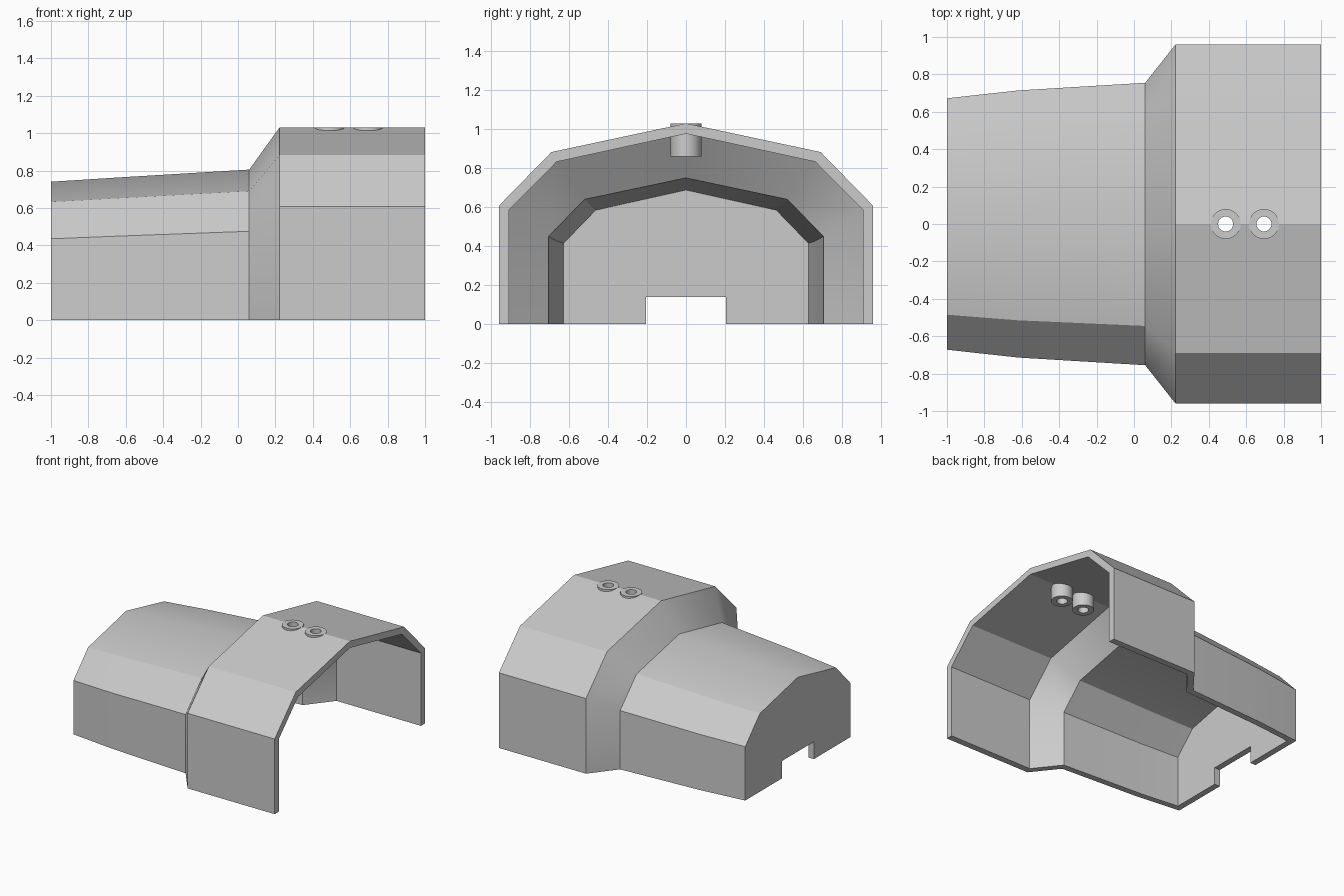
import bpy, bmesh, math

cube = bpy.data.objects.get("Cube")
if cube:
    bpy.data.objects.remove(cube, do_unlink=True)

grey = bpy.data.materials.new("plain_grey")
grey.use_nodes = True
colour = (0.6, 0.6, 0.6, 1)
grey.diffuse_color = colour
grey.node_tree.nodes["Principled BSDF"].inputs["Base Color"].default_value = colour


def add_object(name, bm):
    bmesh.ops.recalc_face_normals(bm, faces=bm.faces)
    mesh = bpy.data.meshes.new(name)
    bm.to_mesh(mesh)
    bm.free()
    mesh.materials.append(grey)
    obj = bpy.data.objects.new(name, mesh)
    bpy.context.collection.objects.link(obj)
    return obj


def smooth(obj):
    bpy.ops.object.select_all(action='DESELECT')
    obj.select_set(True)
    bpy.context.view_layer.objects.active = obj
    bpy.ops.object.shade_smooth_by_angle(angle=math.radians(30))


def arch(bm, x, side, side_z, shoulder, shoulder_z, top):
    """One faceted arch section, from the -y foot over the ridge to the +y foot."""
    half = [(side, 0), (side, side_z), (shoulder, shoulder_z)]
    points = [(-y, z) for y, z in half] + [(0, top)] + half[::-1]
    return [bm.verts.new((x, y, z)) for y, z in points]


def skin(bm, rings):
    for a, b in zip(rings, rings[1:]):
        for i in range(len(a) - 1):
            bm.faces.new((a[i], a[i + 1], b[i + 1], b[i]))


def end_cap(bm, ring, x):
    """End wall with the cable notch at its foot."""
    notch = [bm.verts.new((x, y, z)) for y, z in
             ((0.205, 0), (0.205, 0.14), (-0.205, 0.14), (-0.205, 0))]
    bm.faces.new(ring + notch)
    return notch


# Shell: outer and inner skins, narrow closed end to wide open end
bm = bmesh.new()
outer = [arch(bm, *s) for s in (
    (-1.0, 0.672, 0.435, 0.485, 0.632, 0.74),
    (-0.62, 0.714, 0.45, 0.515, 0.653, 0.764),
    (0.06, 0.755, 0.475, 0.545, 0.69, 0.805),
    (0.222, 0.96, 0.607, 0.69, 0.883, 1.03),
    (1.0, 0.96, 0.607, 0.69, 0.883, 1.03))]
inner = [arch(bm, *s) for s in (
    (-0.95, 0.628, 0.415, 0.463, 0.585, 0.688),
    (-0.62, 0.663, 0.427, 0.485, 0.603, 0.709),
    (0.085, 0.705, 0.45, 0.52, 0.64, 0.75),
    (0.245, 0.907, 0.587, 0.663, 0.833, 0.977),
    (1.0, 0.907, 0.587, 0.663, 0.833, 0.977))]
skin(bm, outer)
skin(bm, inner)
skin(bm, [outer[-1], inner[-1]])
for end in (0, -1):
    skin(bm, [[r[end] for r in outer], [r[end] for r in inner]])
notch_out = end_cap(bm, outer[0], -1.0)
notch_in = end_cap(bm, inner[0], -0.95)
skin(bm, [[outer[0][-1]] + notch_out + [outer[0][0]],
          [inner[0][-1]] + notch_in + [inner[0][0]]])
shell = add_object("cover_shell", bm)

# Screw bosses: tubes through the ridge of the wide section
SEGMENTS = 32


def circle(bm, x, radius, z):
    return [bm.verts.new((x + radius * math.cos(a), radius * math.sin(a), z))
            for a in (2 * math.pi * i / SEGMENTS for i in range(SEGMENTS))]


for number, x in enumerate((0.49, 0.695), 1):
    bm = bmesh.new()
    rings = [circle(bm, x, r, z) for r, z in
             ((0.08, 0.86), (0.08, 1.03), (0.04, 1.03), (0.04, 0.86))]
    for a, b in zip(rings, rings[1:] + rings[:1]):
        skin(bm, [a + a[:1], b + b[:1]])
    smooth(add_object(f"screw_boss_{number}", bm))

    # Opening in the shell for the boss
    bm = bmesh.new()
    low, high = circle(bm, x, 0.06, 0.8), circle(bm, x, 0.06, 1.2)
    skin(bm, [low + low[:1], high + high[:1]])
    bm.faces.new(low)
    bm.faces.new(high)
    cutter = add_object("hole_cutter", bm)
    cutter.hide_render = True
    cut = shell.modifiers.new("hole", 'BOOLEAN')
    cut.object = cutter
    cut.solver = 'EXACT'
    bpy.context.view_layer.objects.active = shell
    bpy.ops.object.modifier_apply(modifier=cut.name)
    bpy.data.objects.remove(cutter, do_unlink=True)

# Soft ridge on the narrow part, crisp ridge on the wide part
smooth(shell)
for face in shell.data.polygons:
    if face.center.x > 0.23:
        face.use_smooth = False
